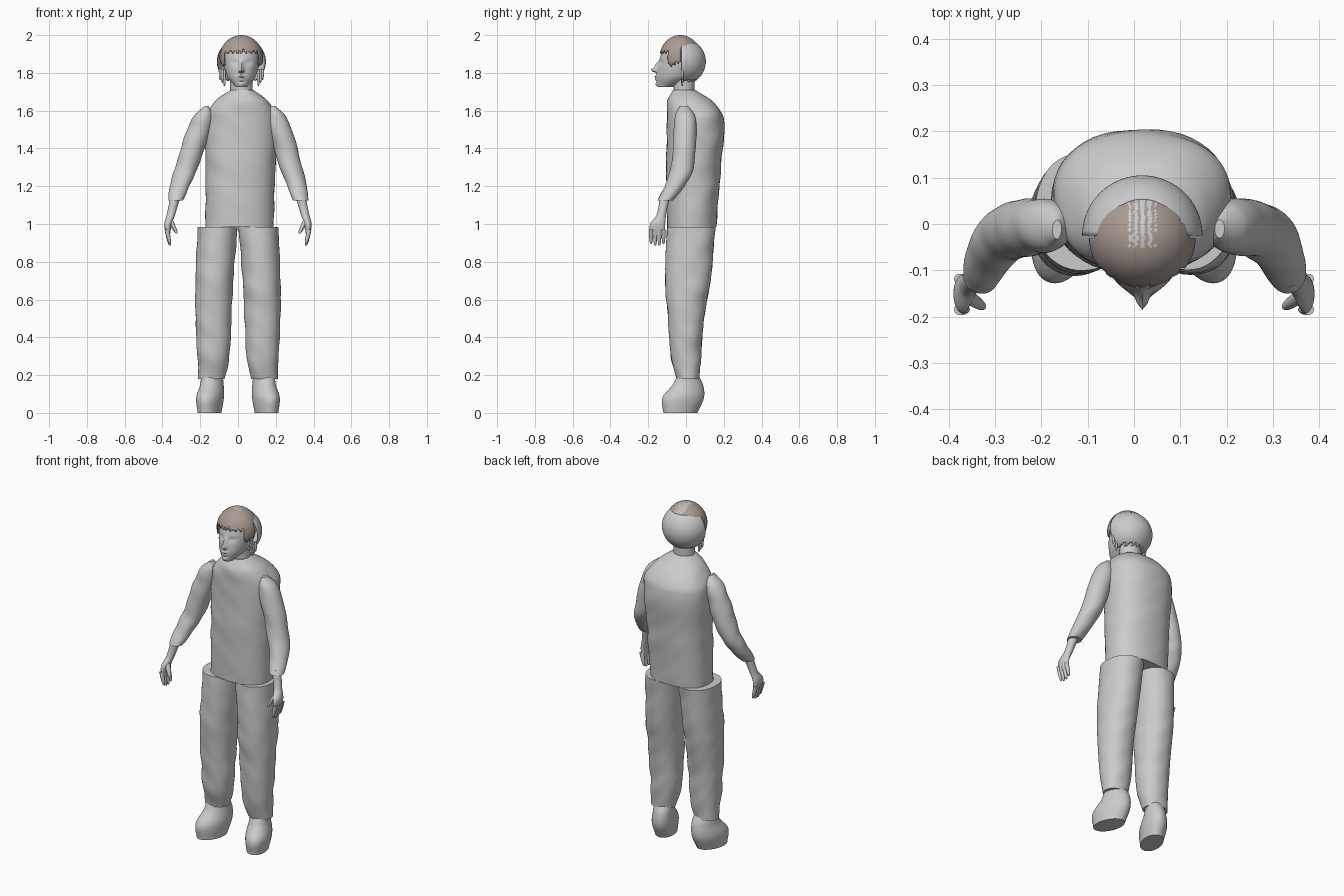
import bpy, bmesh, math, random
from mathutils import Vector

random.seed(4)
default_cube = bpy.data.objects.get("Cube")
if default_cube:
    bpy.data.objects.remove(default_cube)


def make_material(name, red, green, blue):
    material = bpy.data.materials.new(name)
    material.use_nodes = True
    colour = (red, green, blue, 1)
    material.diffuse_color = colour
    material.node_tree.nodes["Principled BSDF"].inputs["Base Color"].default_value = colour
    return material


GREY = make_material("plain grey", .6, .6, .6)
BROWN = make_material("hair brown", .4, .33, .29)
MIDDLE = .018  # the head sits slightly off centre
parts = []


def smooth_rings(rings, steps=9):
    """Fill in rings of (height, x, y, half width, half depth) along smooth curves."""
    rings = [Vector(ring) for ring in rings]
    last = len(rings) - 1
    slopes = []
    for i in range(last + 1):
        below, above = rings[max(i - 1, 0)], rings[min(i + 1, last)]
        slopes.append((above - below) / (above[0] - below[0]))
    filled = []
    for i in range(last):
        start, end = rings[i], rings[i + 1]
        rise = end[0] - start[0]
        for step in range(steps):
            t = step / steps
            blend = t * t * (3 - 2 * t)
            filled.append(start.lerp(end, blend)
                          + slopes[i] * rise * t * (1 - t) ** 2
                          - slopes[i + 1] * rise * t * t * (1 - t))
    return filled + [rings[last]]


def dome_rings(y, height, width, depth, tall, steps=48):
    """Rings of an ellipsoid on the head's middle line."""
    rings = []
    for step in range(steps + 1):
        angle = math.pi * (step / steps - .5)
        size = math.cos(angle)
        rings.append((height + tall * math.sin(angle), MIDDLE, y, width * size, depth * size))
    return rings


def squared(value, power):
    return math.copysign(abs(value) ** (2 / power), value)


def skin(name, rings, segments=48, power=2, shape=None, keep=None, paint=None):
    """Skin rings into a solid, or into a thin trimmed shell when keep is given."""
    bm = bmesh.new()
    rows = []
    for height, x, y, width, depth in rings:
        row = []
        for i in range(segments):
            angle = math.tau * i / segments
            point = Vector((x + width * squared(math.cos(angle), power),
                            y + depth * squared(math.sin(angle), power), height))
            row.append(bm.verts.new(shape(point) if shape else point))
        rows.append(row)
    for lower, upper in zip(rows, rows[1:]):
        for i in range(segments):
            bm.faces.new((lower[i - 1], lower[i], upper[i], upper[i - 1]))
    if keep:
        bmesh.ops.remove_doubles(bm, verts=bm.verts, dist=1e-5)
        spare = [face for face in bm.faces if not keep(face.calc_center_median())]
        bmesh.ops.delete(bm, geom=spare, context="FACES")
    else:
        bm.faces.new(rows[0][::-1])
        bm.faces.new(rows[-1])
    if paint:
        for face in bm.faces:
            face.material_index = paint(face.calc_center_median())
    bmesh.ops.recalc_face_normals(bm, faces=bm.faces)
    mesh = bpy.data.meshes.new(name)
    bm.to_mesh(mesh)
    bm.free()
    for material in (BROWN, GREY) if paint else (GREY,):
        mesh.materials.append(material)
    part = bpy.data.objects.new(name, mesh)
    bpy.context.collection.objects.link(part)
    if keep:
        part.modifiers.new("thickness", "SOLIDIFY").thickness = .004
    parts.append(part)


def digit(name, start, end, radius):
    """Slim rounded taper from start down to end."""
    start, end = Vector(start), Vector(end)
    rings = []
    for along, size in ((1, .3), (.9, .6), (.5, .9), (0, 1)):
        point = start.lerp(end, along)
        rings.append((point.z, point.x, point.y, radius * size, radius * size))
    skin(name, smooth_rings(rings, steps=3), segments=10)


def folds(point):
    """Gentle folds in the clothing."""
    x, y, z = point
    wave = math.sin(z * 38 + x * 23) * math.sin(y * 27 + x * 17 + z * 9) / 400
    return point + Vector((wave, wave, 0))


def middle(*rings):
    return smooth_rings([(height, MIDDLE, *rest) for height, *rest in rings])


# Jacket body, leaning slightly to one side as it rises
skin("jacket", middle((.985, .03, .18, .13), (1.3, .04, .185, .145), (1.56, .05, .19, .15),
                      (1.65, .02, .14, .12), (1.71, -.01, .06, .06)),
     power=2.3, shape=lambda p: folds(p) + Vector(((p.z - 1.6) / 60, 0, 0)))
skin("neck", middle((1.65, -.01, .06, .055), (1.8, -.01, .06, .055)))

# Face features: side offset, height, how far forward, spread across, spread up
FEATURES = {
    "nose tip": (0, 1.815, .036, .011, .011),
    "nose bridge": (0, 1.84, .017, .01, .02),
    "upper lip": (0, 1.78, .012, .02, .006),
    "lower lip": (0, 1.765, .011, .017, .006),
    "chin": (0, 1.74, .01, .02, .01),
}
for name, side in (("left", 1), ("right", -1)):
    FEATURES[name + " eye socket"] = (side * .036, 1.855, -.012, .017, .01)
    FEATURES[name + " eyelid"] = (side * .036, 1.855, .007, .01, .005)
    FEATURES[name + " nostril"] = (side * .012, 1.81, .01, .006, .006)


def sculpt_face(point):
    if point.y < -.05:
        for offset, height, forward, across, up in FEATURES.values():
            sideways = (point.x - MIDDLE - offset) / across
            upward = (point.z - height) / up
            point.y -= forward * math.exp(-sideways ** 2 - upward ** 2)
    return point


skin("head", middle((1.725, -.11, .03, .04), (1.78, -.055, .075, .1), (1.87, -.03, .095, .11),
                    (1.94, -.03, .085, .085), (1.98, -.03, .05, .05)),
     segments=96, shape=sculpt_face)


def in_hair_cap(point):
    ragged = math.sin(point.x * 260) / 120 + math.sin((point.x + point.y) * 470) / 200
    if point.y < -.095:
        edge = 1.91
    elif point.y < -.03:
        edge = 1.845
    else:
        edge = 1.937
    return point.z > edge + ragged


def scalp_streak(point):
    crown = abs(point.x - MIDDLE) < .03 and -.05 < point.y < .07
    return int(crown and math.sin(point.x * 420) + random.random() / 2 > .1)


def in_back_hair(point):
    hem = 1.758 + math.sin(point.x * 240) / 120
    return point.y > -.027 and hem < point.z < 1.957


# Brown cap with scalp streaks, and the grey bob around the back of the head
skin("hair_cap", dome_rings(-.03, 1.88, .115, .11, .12), segments=96,
     keep=in_hair_cap, paint=scalp_streak)
skin("back_hair", dome_rings(-.025, 1.86, .13, .13, .125), segments=72, keep=in_back_hair)

# Paired parts, given for the left side and mirrored
TROUSER = [(.18, .14, .01, .07, .06), (.3, .13, 0, .085, .08), (.5, .13, 0, .095, .095),
           (.7, .125, .01, .1, .12), (.985, .108, .027, .106, .128)]
SHOE = [(0, .145, -.03, .06, .09), (.08, .145, -.015, .07, .11),
        (.15, .14, .01, .06, .08), (.21, .14, .01, .055, .05)]
SLEEVE = [(1.125, .33, -.11, .04, .04), (1.2, .31, -.06, .052, .053), (1.3, .277, -.02, .06, .06),
          (1.5, .215, -.005, .062, .06), (1.58, .19, -.005, .048, .05), (1.625, .175, -.01, .01, .02)]
HAND = [(.94, .37, -.15, .01, .04), (1, .37, -.15, .02, .04),
        (1.05, .355, -.13, .022, .025), (1.15, .33, -.11, .027, .027)]

for name, side in (("left", 1), ("right", -1)):
    def mirrored(rings):
        return smooth_rings([(height, side * x, *rest) for height, x, *rest in rings])

    skin(name + "_trouser_leg", mirrored(TROUSER), power=2.15, shape=folds)
    # The toe turns outward
    skin(name + "_shoe", mirrored(SHOE), shape=lambda p: p - Vector((side * p.y / 5, 0, 0)))
    # The shoulders follow the leaning jacket
    skin(name + "_sleeve", mirrored(SLEEVE),
         shape=lambda p: folds(p) + Vector(((p.z - 1.1) / 50, 0, 0)))
    skin(name + "_hand", mirrored(HAND))

    # Fingers, longest in the middle, and thumb
    for i in range(4):
        y = -.185 + i * .022
        tip = .88 + abs(i - 1.5) / 100
        digit(f"{name}_finger_{i}", (side * .377, y, .97), (side * .36, y, tip), .012)
    digit(name + "_thumb", (side * .36, -.155, 1.02), (side * .325, -.18, .95), .015)

    # Loose strands beside the cheeks
    for i in range(3):
        x = MIDDLE + side * (.09 + i / 90)
        digit(f"{name}_strand_{i}", (x, -.02, 1.82), (x, -.02, 1.73 + i / 60), .008)

# Smooth shading with crisp hems
bpy.ops.object.select_all(action="DESELECT")
for part in parts:
    part.select_set(True)
bpy.context.view_layer.objects.active = parts[0]
bpy.ops.object.shade_smooth_by_angle(angle=math.radians(40))
